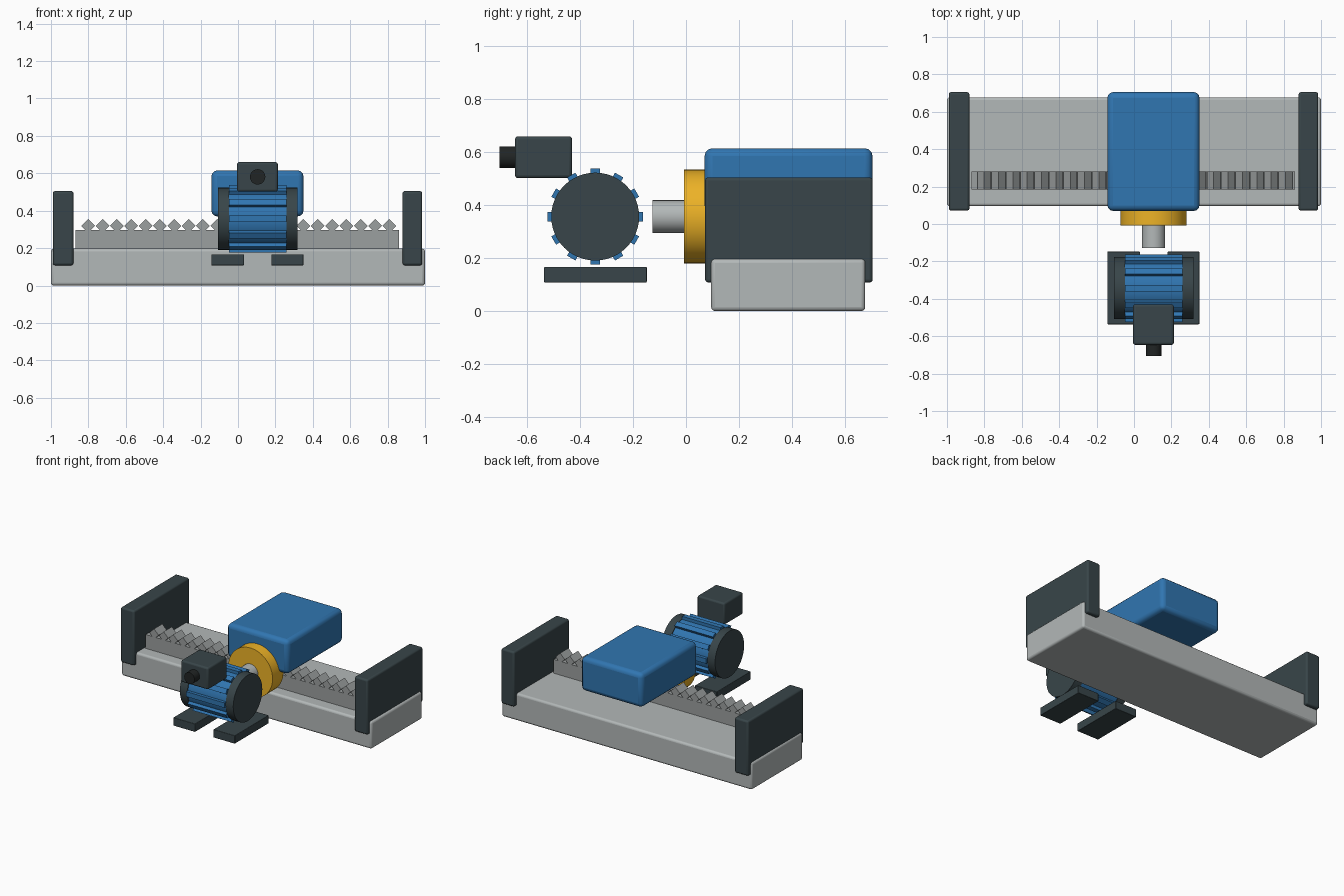
import bpy
from math import radians, pi, sin, cos

if "Cube" in bpy.data.objects:
    bpy.data.objects.remove(bpy.data.objects["Cube"])


def mat(name, rgb):
    m = bpy.data.materials.new(name)
    m.diffuse_color = (*rgb, 1)
    m.use_nodes = True
    m.node_tree.nodes["Principled BSDF"].inputs["Base Color"].default_value = m.diffuse_color
    return m


BLUE = mat("blue", (0.03, 0.18, 0.44))
DARK = mat("dark", (0.04, 0.06, 0.067))
BLACK = mat("black", (0.015, 0.018, 0.018))
YELLOW = mat("yellow", (0.85, 0.45, 0.02))
LIGHT = mat("light_grey", (0.45, 0.48, 0.48))
STEEL = mat("steel", (0.33, 0.35, 0.35))


def finish(o, name, m, bevel):
    o.name = name
    o.data.materials.append(m)
    if bevel:
        b = o.modifiers.new("bevel", 'BEVEL')
        b.width, b.segments, b.limit_method = bevel, 3, 'ANGLE'
    return o


def box(name, x, y, z, m, bevel=0.0):
    """Box from (min, max) pairs."""
    bpy.ops.mesh.primitive_cube_add(size=1, location=[(a + b) / 2 for a, b in (x, y, z)])
    o = bpy.context.object
    o.scale = [b - a for a, b in (x, y, z)]
    bpy.ops.object.transform_apply(location=False, rotation=False, scale=True)
    finish(o, name, m, bevel)
    if bevel:
        bpy.ops.object.shade_smooth_by_angle(angle=radians(35))
    return o


def cyl(name, axis, span, centre, r, m, bevel=0.0):
    """Cylinder along 'X' or 'Y'; centre gives the other two coordinates."""
    mid = (span[0] + span[1]) / 2
    if axis == 'X':
        loc, rot = (mid, *centre), (0, pi / 2, 0)
    else:
        loc, rot = (centre[0], mid, centre[1]), (pi / 2, 0, 0)
    bpy.ops.mesh.primitive_cylinder_add(vertices=48, radius=r, depth=span[1] - span[0],
                                        location=loc, rotation=rot)
    o = finish(bpy.context.object, name, m, bevel)
    bpy.ops.object.shade_smooth_by_angle(angle=radians(35))
    return o


CX, CZ, MY = 0.105, 0.357, -0.343   # drive centre line and motor axis

# Bed and end plates
box("bed", (-1, 1), (0.095, 0.677), (0, 0.197), LIGHT, 0.015)
for side, x in (("left", (-0.99, -0.88)), ("right", (0.88, 0.985))):
    box("end_plate_" + side, x, (0.072, 0.705), (0.108, 0.505), DARK, 0.012)

# Rack with diamond teeth
box("rack_bar", (-0.868, 0.862), (0.185, 0.28), (0.18, 0.297), STEEL)
for i in range(22):
    t = box(f"rack_tooth_{i + 1}", (-0.026, 0.026), (0.185, 0.28), (-0.026, 0.026), STEEL)
    t.location.x, t.location.z = -0.801 + i * 0.0767, 0.319
    t.rotation_euler.y = pi / 4

# Carriage, coupling flange and shaft
box("carriage", (-0.142, 0.35), (0.07, 0.705), (0.37, 0.615), BLUE, 0.03)
cyl("coupling_flange", 'Y', (-0.008, 0.115), (CX, CZ), 0.177, YELLOW)
cyl("drive_shaft", 'Y', (-0.127, 0.125), (CX, CZ), 0.062, LIGHT)

# Motor body, cooling fins and end caps
cyl("motor_body", 'X', (-0.08, 0.29), (MY, CZ), 0.16, BLUE)
for i in range(12):
    a = i * pi / 6
    f = box(f"cooling_fin_{i + 1}", (-0.048, 0.258), (-0.018, 0.018), (-0.015, 0.015), BLUE)
    f.location.y, f.location.z = MY + 0.166 * sin(a), CZ + 0.166 * cos(a)
    f.rotation_euler.x = -a
cyl("motor_cap_left", 'X', (-0.108, -0.048), (MY, CZ), 0.166, DARK)
cyl("motor_cap_right", 'X', (0.258, 0.318), (MY, CZ), 0.166, DARK)

# Motor feet
for side, x in (("left", (-0.143, 0.032)), ("right", (0.178, 0.35))):
    box("motor_foot_" + side, x, (-0.536, -0.148), (0.108, 0.167), DARK, 0.004)

# Terminal box and cable gland
box("terminal_box", (-0.005, 0.213), (-0.646, -0.43), (0.502, 0.66), DARK, 0.012)
cyl("cable_gland", 'Y', (-0.705, -0.63), (CX, 0.581), 0.041, BLACK)
